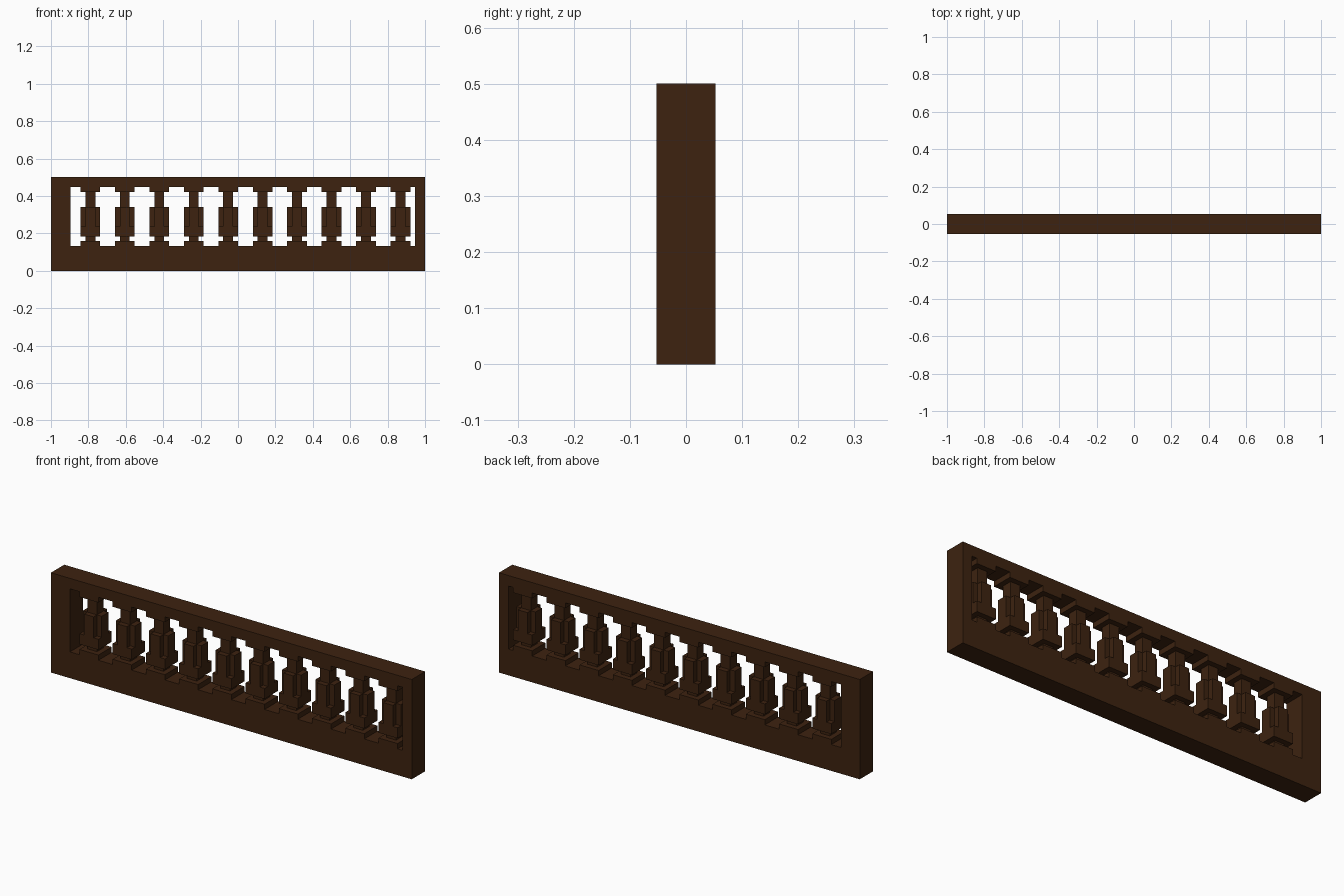
import bpy
import bmesh
from mathutils import Matrix, Vector

cube = bpy.data.objects.get("Cube")
if cube:
    bpy.data.objects.remove(cube, do_unlink=True)

U = 2 / 76          # one grid step: 76 long, 19 high, 4 deep

wood = bpy.data.materials.new("dark brown wood")
wood.use_nodes = True
colour = (0.047, 0.0165, 0.005, 1)
wood.diffuse_color = colour
bsdf = next(n for n in wood.node_tree.nodes if n.type == 'BSDF_PRINCIPLED')
bsdf.inputs["Base Color"].default_value = colour
bsdf.inputs["Roughness"].default_value = 0.8


def block_mesh(name, boxes):
    """Mesh of boxes, each given as (x0, x1, y0, y1, z0, z1) in grid steps."""
    bm = bmesh.new()
    for x0, x1, y0, y1, z0, z1 in boxes:
        centre = Vector((x0 + x1, y0 + y1, z0 + z1)) * U / 2
        size = Vector((x1 - x0, y1 - y0, z1 - z0)) * U
        bmesh.ops.create_cube(bm, size=1, matrix=Matrix.LocRotScale(centre, None, size))
    mesh = bpy.data.meshes.new(name)
    bm.to_mesh(mesh)
    bm.free()
    mesh.materials.append(wood)
    return mesh


def add(name, mesh, x=0):
    obj = bpy.data.objects.new(name, mesh)
    obj.location.x = x * U
    bpy.context.collection.objects.link(obj)


# Surrounding frame, with a wider post on the right-hand (-x) end
frame = {
    "bottom_rail": (-38, 38, -2, 2, 0, 5),
    "top_rail": (-38, 38, -2, 2, 17, 19),
    "right_post": (-38, -34, -2, 2, 5, 17),
    "left_post": (36, 38, -2, 2, 5, 17),
}
for name, box in frame.items():
    add(name, block_mesh(name, [box]))

# Stepped baluster, shared by all ten copies
baluster = block_mesh("baluster", [
    (-2, 2, -2, 2, 5, 6),       # foot plate
    (-1, 1, -1, 1, 6, 7),       # lower neck
    (-2, 2, -2, 2, 7, 9),       # square belly
    (-2, 2, -1, 1, 9, 13),      # side arms
    (-1, 1, -2, 2, 9, 13),      # front and back arms
    (-1, 1, -1, 1, 13, 16),     # upper neck
    (-2, 2, -2, 2, 16, 17),     # cap plate
])
for i in range(10):
    add(f"baluster_{i + 1}", baluster, -30 + 7 * i)
